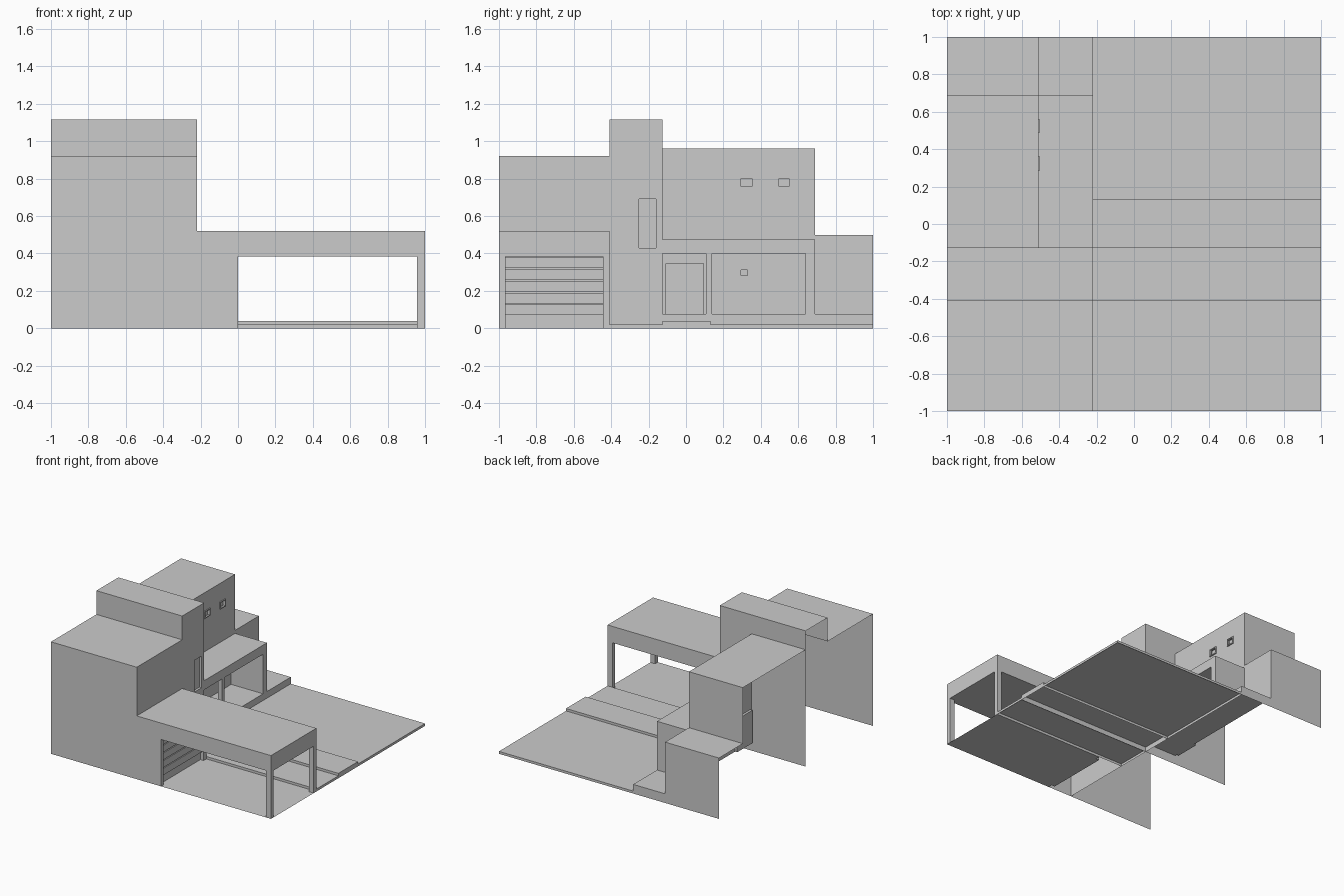
import bpy, bmesh

if "Cube" in bpy.data.objects:
    bpy.data.objects.remove(bpy.data.objects["Cube"])

FACES = {'x': (0, 4, 6, 2), 'X': (1, 3, 7, 5), 'y': (0, 1, 5, 4),
         'Y': (2, 6, 7, 3), 'z': (0, 2, 3, 1), 'Z': (4, 5, 7, 6)}


def finish(name, bm):
    bmesh.ops.remove_doubles(bm, verts=bm.verts, dist=1e-5)
    me = bpy.data.meshes.new(name)
    bm.to_mesh(me)
    bm.free()
    ob = bpy.data.objects.new(name, me)
    bpy.context.collection.objects.link(ob)
    return ob


def add_box(bm, xr, yr, zr, sides='xXyYzZ', flip=False):
    v = [bm.verts.new((x, y, z)) for z in zr for y in yr for x in xr]
    for s in sides:
        ids = FACES[s][::-1] if flip else FACES[s]
        bm.faces.new([v[i] for i in ids])


def box(name, xr, yr, zr, sides='xXyYzZ'):
    # box keeping only the listed sides (lower case = minimum side)
    bm = bmesh.new()
    add_box(bm, xr, yr, zr, sides)
    return finish(name, bm)


def wall(name, x, yr, zr, holes, depth=0.02):
    # +x facing wall with recessed openings (y0, y1, z0, z1)
    bm = bmesh.new()
    ys = sorted({*yr, *(v for h in holes for v in h[:2])})
    zs = sorted({*zr, *(v for h in holes for v in h[2:])})
    for a, b in zip(ys, ys[1:]):
        for c, d in zip(zs, zs[1:]):
            cy, cz = (a + b) / 2, (c + d) / 2
            if not any(h[0] < cy < h[1] and h[2] < cz < h[3] for h in holes):
                add_box(bm, (x, x), (a, b), (c, d), 'X')
    for h in holes:
        add_box(bm, (x - depth, x), h[:2], h[2:], 'xyYzZ', flip=True)
    return finish(name, bm)


def frame(name, x, y0, y1, z0, z1, t=0.008, d=0.008):
    # thin raised surround of a window
    bm = bmesh.new()
    for yr, zr in [((y0, y0 + t), (z0, z1)), ((y1 - t, y1), (z0, z1)),
                   ((y0 + t, y1 - t), (z0, z0 + t)), ((y0 + t, y1 - t), (z1 - t, z1))]:
        add_box(bm, (x - d, x + d), yr, zr)
    return finish(name, bm)


XM, XP = -0.51, -0.22            # upper wall line and porch/tower line
YG, YT, YM = -0.41, -0.125, 0.69  # garage back, tower back, main back

# Garage wing and tower: shells open on the left and below
box("garage_shell", (-1, XP), (-1, YG), (0, 0.92), 'XyZ')
wall("tower_side_wall", XP, (YG, YT), (0, 1.115), [(-0.25, -0.16, 0.43, 0.69)])
box("tower_back_and_roof", (-1, XP), (YG, YT), (0, 1.115), 'YZ')
box("tower_front_wall", (-1, XP), (YG, YT), (0.92, 1.115), 'y')

# Carport: deep roof slab, corner posts, floor and garage door
box("carport_roof", (XP, 1), (-1, YG), (0.385, 0.52), 'XyYzZ')
box("carport_inner_walls", (XP, 0), (-1, YG), (0, 0.385), 'yY')
wall("garage_door_wall", 0, (-1, YG), (0, 0.385), [(-0.965, -0.445, 0, 0.385)], 0.03)
for label, yr in (("front", (-1, -0.965)), ("back", (-0.445, YG))):
    box("carport_post_" + label, (0.957, 1), yr, (0, 0.385), 'xXyY')
box("carport_floor", (0, 1), (-1, YG), (0, 0), 'Z')
for i in range(5):
    z = 0.07 + i * 0.063
    box(f"garage_door_slat_{i}", (-0.03, -0.012), (-0.965, -0.445), (z, z + 0.056), 'XzZ')

# Main house: street wall with door and windows, roof, back wall
upper = [(0.285, 0.36, 0.75, 0.81), (0.49, 0.56, 0.75, 0.81)]
small = (0.285, 0.337, 0.273, 0.32)
door = (-0.107, 0.093, 0.075, 0.345)
wall("main_wall", XM, (YT, YM), (0.075, 0.96), upper + [small, door])
for i, h in enumerate(upper + [small]):
    frame(f"window_frame_{i}", XM, *h)
box("main_roof", (-1, XM), (YT, YM), (0.5, 0.96), 'YZ')

# Low back room
box("back_room_roof", (-1, XM), (YM, 1), (0, 0.5), 'YZ')
box("back_room_side", (-1, XM), (YM, 1), (0.075, 0.5), 'X')

# Porch: canopy, end wall, post and raised floor
box("porch_canopy", (XM, XP), (YT, YM), (0.40, 0.475), 'XYzZ')
box("porch_end_wall", (XM, XP), (0.64, YM), (0.075, 0.40), 'XyY')
box("porch_post", (XP - 0.035, XP), (0.107, 0.14), (0.075, 0.40), 'xXyY')
box("porch_floor", (XM, XP), (YT, 1), (0, 0.075), 'XYZ')

# Yard slabs
for label, yr, h in (("driveway_path", (YG, YT), 0.02),
                     ("entry_step", (YT, 0.13), 0.04),
                     ("lawn", (0.13, 1), 0.02)):
    box(label, (XP, 1), yr, (0, h), 'xXyYZ')
